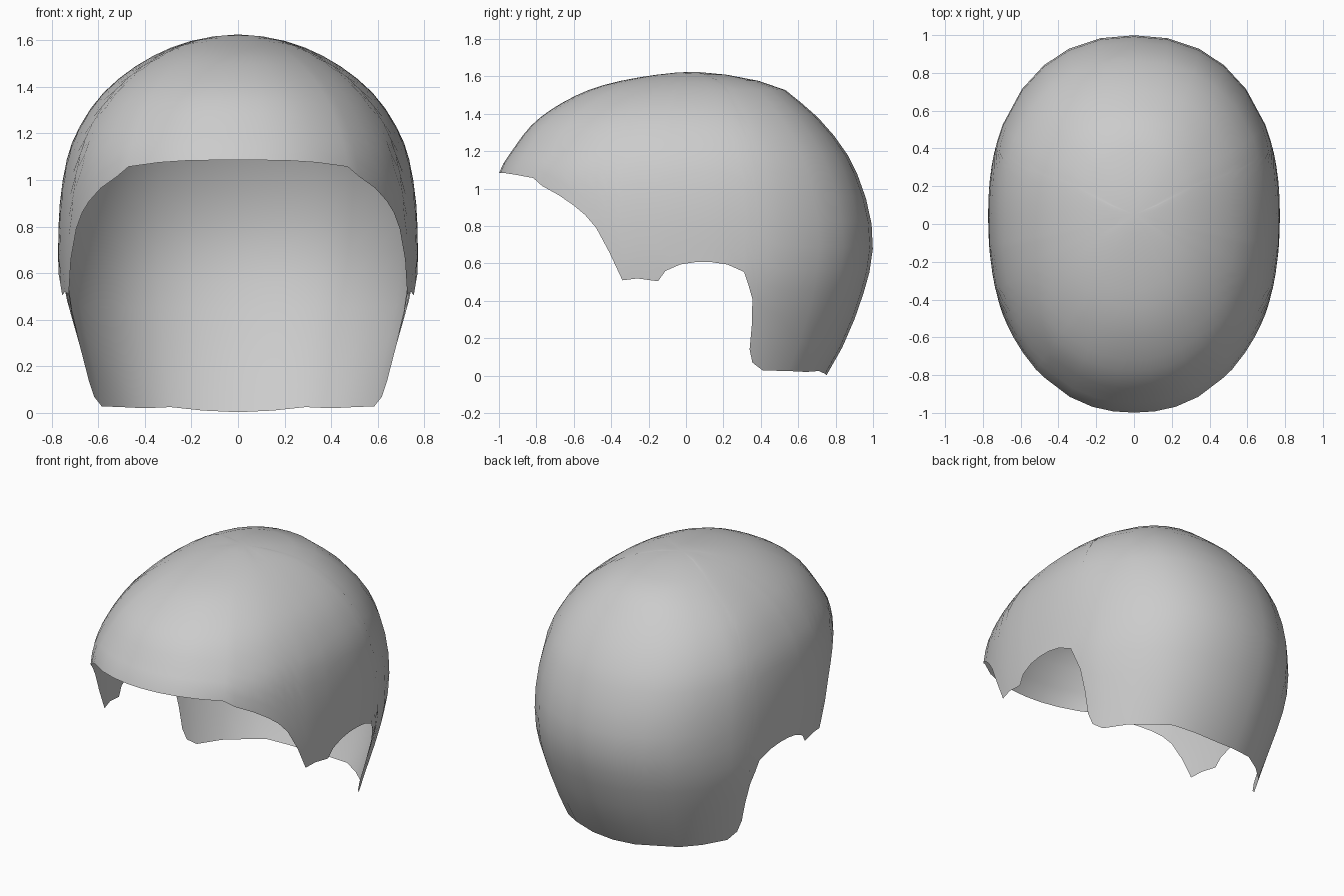
import bpy, bmesh, math

if "Cube" in bpy.data.objects:
    bpy.data.objects.remove(bpy.data.objects["Cube"])

CY, N, ROWS = 0.05, 2.25, 16      # section centre, superellipse exponent, rows per column

# Horizontal sections: height, half width, reach to the front, reach to the back
SECTIONS = [
    (1.625, 0, 0, 0), (1.60, .19, .27, .22), (1.545, .34, .52, .445),
    (1.46, .48, .71, .565), (1.35, .60, .865, .685), (1.21, .69, .975, .795),
    (1.08, .737, 1.05, .865), (.90, .765, 1.06, .925), (.72, .772, 1.06, .95),
    (.55, .768, 1.06, .93), (.40, .742, 1.06, .885), (.20, .688, 1.06, .81),
    (0, .645, 1.06, .70)]

# Rim of the shell: brow by (x, z), temple / ear / neck by (y, z), nape by (x, z)
BROW = [(0, 1.085), (.11, 1.085), (.22, 1.083), (.34, 1.075), (.47, 1.057)]
SIDE = [(-.77, 1.015), (-.68, .965), (-.60, .91), (-.54, .86), (-.48, .79), (-.41, .66),
        (-.34, .51), (-.26, .52), (-.15, .505), (-.11, .56), (-.03, .595),
        (.05, .607), (.13, .608), (.22, .595), (.31, .555), (.335, .48), (.355, .41),
        (.352, .27), (.34, .14), (.355, .07), (.41, .028)]
NAPE = [(.50, .025), (.40, .02), (.29, .025), (.15, .01), (0, .003)]


def section(p):
    """Smooth (Catmull-Rom) section at parameter p along the table."""
    i = min(int(p), len(SECTIONS) - 2)
    t = p - i
    b, c = SECTIONS[i], SECTIONS[i + 1]
    a = SECTIONS[i - 1] if i else (c[0], -c[1], -c[2], -c[3])
    d = SECTIONS[i + 2] if i + 2 < len(SECTIONS) else [2 * v - u for u, v in zip(b, c)]
    return [.5 * (2 * q + (r - o) * t + (2 * o - 5 * q + 4 * r - s) * t * t
                  + (3 * q - o - 3 * r + s) * t ** 3) for o, q, r, s in zip(a, b, c, d)]


def param(z):
    """Table parameter of a given height."""
    lo, hi = 0.0, len(SECTIONS) - 1.0
    for _ in range(40):
        mid = (lo + hi) / 2
        lo, hi = (mid, hi) if section(mid)[0] > z else (lo, mid)
    return lo


def point(ang, p):
    """Surface point: angle 0 is the front, pi the back."""
    z, w, f, b = section(p)
    c, s = math.cos(ang), max(math.sin(ang), 0)
    if s < 1e-6:
        s = 0
    y = -f * c ** (2 / N) if c > 0 else b * (-c) ** (2 / N)
    return (w * s ** (2 / N), CY + y, z)


def angle_from_x(x, z, back):
    a = math.asin(min(1, (x / section(param(z))[1])) ** (N / 2))
    return math.pi - a if back else a


def angle_from_y(y, z):
    _, _, f, b = section(param(z))
    d = y - CY
    u = min(1, abs(d) / (b if d > 0 else f)) ** (N / 2)
    return math.acos(-u if d > 0 else u)


# One column of the shell per rim point
columns = [(angle_from_x(x, z, False), param(z)) for x, z in BROW]
columns += [(angle_from_y(y, z), param(z)) for y, z in SIDE]
columns += [(angle_from_x(x, z, True), param(z)) for x, z in NAPE]

bm = bmesh.new()
grid = [[bm.verts.new(point(a, p * r / ROWS)) for r in range(ROWS + 1)] for a, p in columns]
for left, right in zip(grid, grid[1:]):
    for r in range(ROWS):
        bm.faces.new((left[r], left[r + 1], right[r + 1], right[r]))

# Mirror to the other side, then weld the crown and the middle seam
ret = bmesh.ops.duplicate(bm, geom=bm.verts[:] + bm.edges[:] + bm.faces[:])
for v in ret["geom"]:
    if isinstance(v, bmesh.types.BMVert):
        v.co.x = -v.co.x
bmesh.ops.remove_doubles(bm, verts=bm.verts[:], dist=1e-4)
bmesh.ops.recalc_face_normals(bm, faces=bm.faces[:])
top = max(bm.faces, key=lambda f: f.calc_center_median().z)
if top.normal.z < 0:
    bmesh.ops.reverse_faces(bm, faces=bm.faces[:])
for f in bm.faces:
    f.smooth = True

mesh = bpy.data.meshes.new("helmet_shell")
bm.to_mesh(mesh)
bm.free()
bpy.context.collection.objects.link(bpy.data.objects.new("helmet_shell", mesh))
